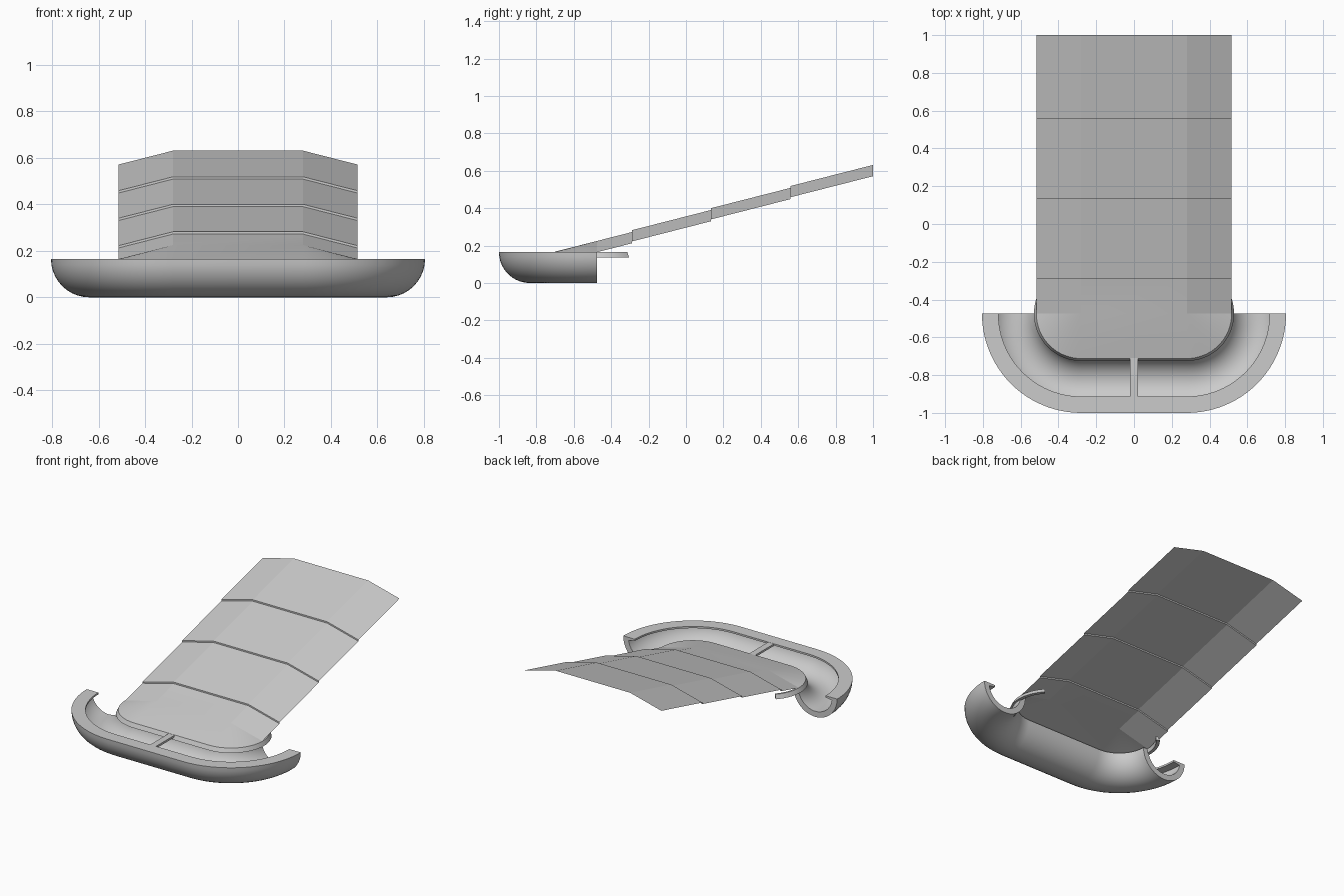
import bpy, bmesh
from math import sin, cos, radians

if "Cube" in bpy.data.objects:
    bpy.data.objects.remove(bpy.data.objects["Cube"])

CX, CY = 0.28, -0.475      # centre of the rounded corners (mirrored in x)
TOP = 0.165                # rim height
EAVE = 0.235               # corner radius of the roof eave


def finish(name, bm, angle=30):
    bmesh.ops.remove_doubles(bm, verts=bm.verts, dist=1e-5)
    bmesh.ops.recalc_face_normals(bm, faces=bm.faces)
    me = bpy.data.meshes.new(name)
    bm.to_mesh(me)
    bm.free()
    ob = bpy.data.objects.new(name, me)
    bpy.context.collection.objects.link(ob)
    bpy.ops.object.select_all(action='DESELECT')
    ob.select_set(True)
    bpy.context.view_layer.objects.active = ob
    bpy.ops.object.shade_smooth_by_angle(angle=radians(angle))
    return ob


def sweep(name, profile, extra=0, steps=24):
    """Sweep a closed (radius, z) profile round both corners."""
    angs = [extra - (90 + extra) * i / steps for i in range(steps + 1)]
    path = [(CX, a) for a in angs] + [(-CX, -180 - a) for a in reversed(angs)]
    bm = bmesh.new()
    rings = [[bm.verts.new((cx + r * cos(radians(a)), CY + r * sin(radians(a)), z))
              for r, z in profile] for cx, a in path]
    n = len(profile)
    for p, q in zip(rings, rings[1:]):
        for i in range(n):
            j = (i + 1) % n
            bm.faces.new((p[i], p[j], q[j], q[i]))
    bm.faces.new(rings[0])
    bm.faces.new(rings[-1])
    return finish(name, bm)


# half-round gutter with an inward flat lip on its outer rim
MID, RO, RI, N = 0.36, 0.165, 0.127, 20
outer = [(MID + RO * cos(radians(180 + 180 * i / N)),
          TOP - RO * sin(radians(180 * i / N))) for i in range(N + 1)]
inner = [(MID + RI * cos(radians(-9 - 171 * i / N)),
          TOP + RI * sin(radians(-9 - 171 * i / N))) for i in range(N + 1)]
lip = [(0.438, TOP), (0.438, TOP - 0.012)]
sweep("gutter", outer + lip + inner)

# drip edge under the eave, running on past the gutter ends
sweep("drip_edge", [(0.225, TOP), (0.237, TOP), (0.25, 0.137), (0.228, 0.137)], extra=43)

# strap bridging the gutter
bm = bmesh.new()
bmesh.ops.create_cube(bm, size=1)
for v in bm.verts:
    v.co = (v.co.x * 0.044, -0.812 + v.co.y * 0.204, 0.157 + v.co.z * 0.014)
finish("gutter_strap", bm)

# roof sheet: four overlapping courses with small risers
SLOPE, STEP, DROP = 0.255, 0.01, 0.06
seams = [CY, -0.29, 0.134, 0.559, 1.0]
bm = bmesh.new()


def section(y, z):
    return [bm.verts.new(c) for c in ((-0.515, y, z - DROP), (-CX, y, z),
                                      (CX, y, z), (0.515, y, z - DROP))]


rows, z = [], TOP + DROP
for y0, y1 in zip(seams, seams[1:]):
    rows.append(section(y0, z))
    z += (y1 - y0) * SLOPE
    rows.append(section(y1, z))
    z += STEP
for p, q in zip(rows, rows[1:]):
    for i in range(3):
        bm.faces.new((p[i], p[i + 1], q[i + 1], q[i]))

# eave front and its two conical corners
left, right = rows[0][1], rows[0][2]
K = 16
for s, apex in ((-1, left), (1, right)):
    arc = [bm.verts.new((s * (CX + EAVE * cos(radians(90 * i / K))),
                         CY - EAVE * sin(radians(90 * i / K)), TOP)) for i in range(K + 1)]
    for a, b in zip(arc, arc[1:]):
        bm.faces.new((apex, a, b))
    if s < 0:
        front = arc[-1]
    else:
        bm.faces.new((front, arc[-1], right, left))
finish("roof_panels", bm, 12)
